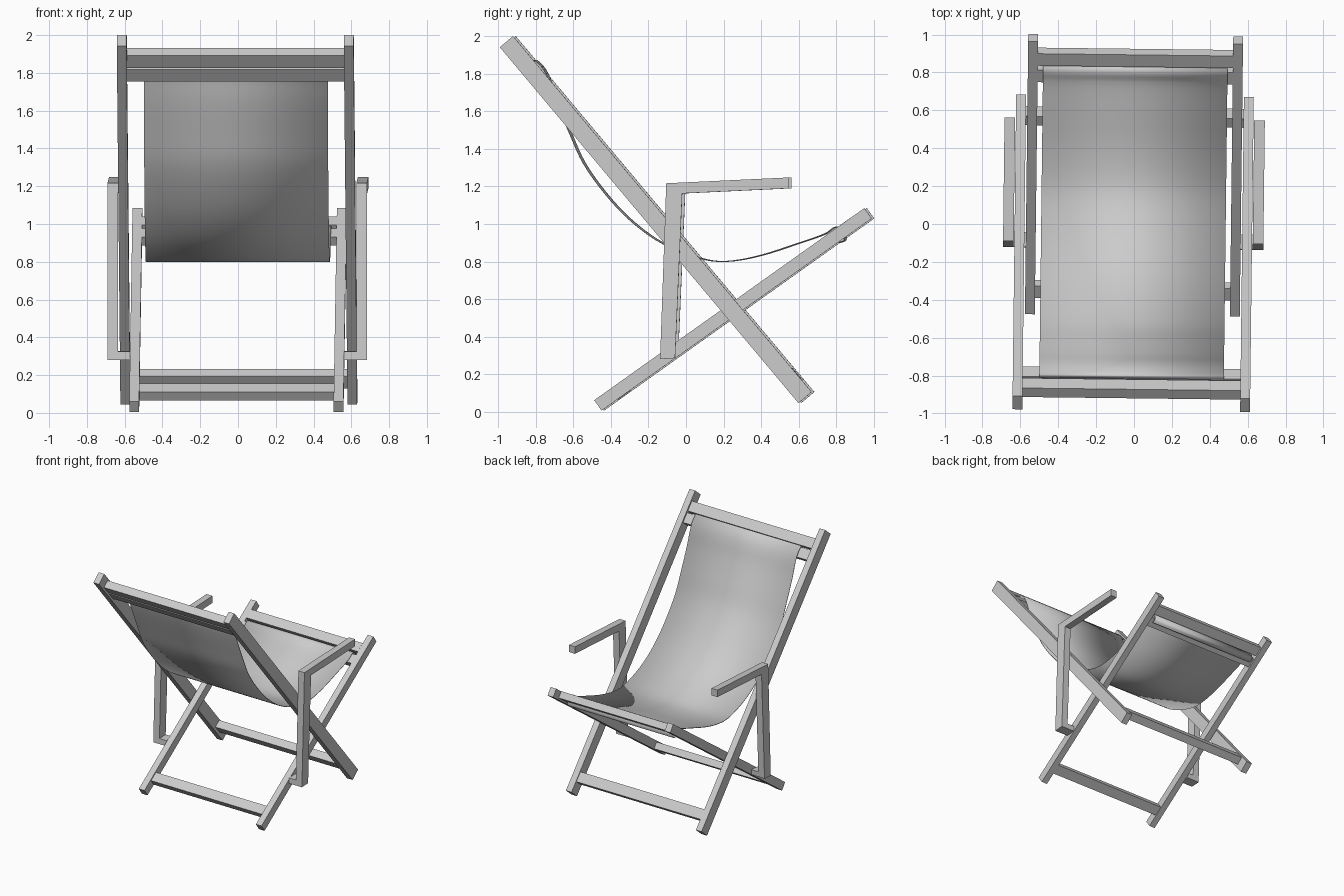
import bpy, bmesh, math
from mathutils import Vector, Matrix
from mathutils.geometry import interpolate_bezier

if "Cube" in bpy.data.objects:
    bpy.data.objects.remove(bpy.data.objects["Cube"])

grey = bpy.data.materials.new("plain_grey")
grey.use_nodes = True
colour = (0.6, 0.6, 0.6, 1)
grey.diffuse_color = colour
grey.node_tree.nodes["Principled BSDF"].inputs["Base Color"].default_value = colour

# The whole chair stands very slightly turned
TURN = Matrix.Translation((-0.003, 0, 0)) @ Matrix.Rotation(-0.012, 4, "Z")


def finish(name, bm):
    bmesh.ops.recalc_face_normals(bm, faces=bm.faces)
    bm.transform(TURN)
    mesh = bpy.data.meshes.new(name)
    bm.to_mesh(mesh)
    bm.free()
    mesh.materials.append(grey)
    obj = bpy.data.objects.new(name, mesh)
    bpy.context.collection.objects.link(obj)
    return obj


def prism(name, profile, x0, x1):
    """Extrude a (y, z) outline from x0 to x1."""
    bm = bmesh.new()
    face = bm.faces.new([bm.verts.new((x0, y, z)) for y, z in profile])
    out = bmesh.ops.extrude_face_region(bm, geom=[face])
    verts = [v for v in out["geom"] if isinstance(v, bmesh.types.BMVert)]
    bmesh.ops.translate(bm, verts=verts, vec=(x1 - x0, 0, 0))
    return finish(name, bm)


def strip(a, b, width):
    """Rectangle outline running from a to b."""
    a, b = Vector(a), Vector(b)
    d = (b - a).normalized()
    n = Vector((-d.y, d.x)) * width / 2
    return [a + n, b + n, b - n, a - n]


def crossbar(name, centre, direction, length, thick, half):
    c, d = Vector(centre), direction * length / 2
    prism(name, strip(c - d, c + d, thick), -half, half)


back_top, back_foot = Vector((-0.95, 1.972)), Vector((0.642, 0.075))
seat_end, seat_foot = Vector((0.977, 1.057)), Vector((-0.463, 0.033))
back_dir = (back_foot - back_top).normalized()
seat_dir = (seat_end - seat_foot).normalized()

# Side rails, arms and arm brackets, mirrored left and right
arm = [(-0.13, 0.28), (-0.05, 0.285), (-0.012, 1.163),
       (0.555, 1.19), (0.555, 1.248), (-0.097, 1.217)]
bracket = [(-0.13, 0.28), (-0.05, 0.285), (-0.048, 0.328), (-0.128, 0.325)]
for side, s in (("left", 1), ("right", -1)):
    prism(side + "_back_rail", strip(back_top, back_foot, 0.092), s * 0.575, s * 0.627)
    prism(side + "_seat_rail", strip(seat_foot, seat_end, 0.068), s * 0.515, s * 0.567)
    prism(side + "_arm", arm, s * 0.631, s * 0.687)
    prism(side + "_arm_bracket", bracket, s * 0.567, s * 0.631)

# Crossbars of the back frame
for name, centre in (("back_head_bar", (-0.87, 1.88)),
                     ("back_fabric_bar", (-0.809, 1.807)),
                     ("back_foot_bar", (0.565, 0.18))):
    crossbar(name, centre, back_dir, 0.082, 0.062, 0.575)

# Crossbars of the seat frame
for name, centre in (("seat_front_bar", (0.877, 0.995)),
                     ("seat_fabric_bar", (0.79, 0.932)),
                     ("seat_foot_bar", (-0.35, 0.11))):
    crossbar(name, centre, seat_dir, 0.078, 0.055, 0.515)

# Sling fabric: a smooth hanging path, hooked round the seat bar
path = [(-0.815, 1.855), (-0.80, 1.872), (-0.742, 1.803), (-0.69, 1.66),
        (-0.617, 1.487), (-0.537, 1.315), (-0.40, 1.13), (-0.27, 1.0),
        (-0.117, 0.894), (0.075, 0.818), (0.207, 0.80), (0.39, 0.83),
        (0.61, 0.90), (0.75, 0.95), (0.805, 0.985), (0.838, 0.965),
        (0.85, 0.917), (0.82, 0.902)]
pts = [Vector((0, y, z)) for y, z in path]
curve = [pts[0]]
for i in range(len(pts) - 1):
    p, q = pts[i], pts[i + 1]
    reach = (q - p).length / 3
    t0 = (q - pts[max(i - 1, 0)]).normalized() * reach
    t1 = (pts[min(i + 2, len(pts) - 1)] - p).normalized() * reach
    curve += interpolate_bezier(p, p + t0, q - t1, q, 5)[1:]

bm = bmesh.new()
rows = [[bm.verts.new((x, p.y, p.z)) for x in (-0.487, 0.487)] for p in curve]
for a, b in zip(rows, rows[1:]):
    bm.faces.new((a[0], a[1], b[1], b[0]))
fabric = finish("sling_fabric", bm)
solid = fabric.modifiers.new("thickness", "SOLIDIFY")
solid.thickness = 0.005
solid.offset = 0
bpy.ops.object.select_all(action="DESELECT")
fabric.select_set(True)
bpy.context.view_layer.objects.active = fabric
bpy.ops.object.shade_smooth_by_angle(angle=math.radians(35))
